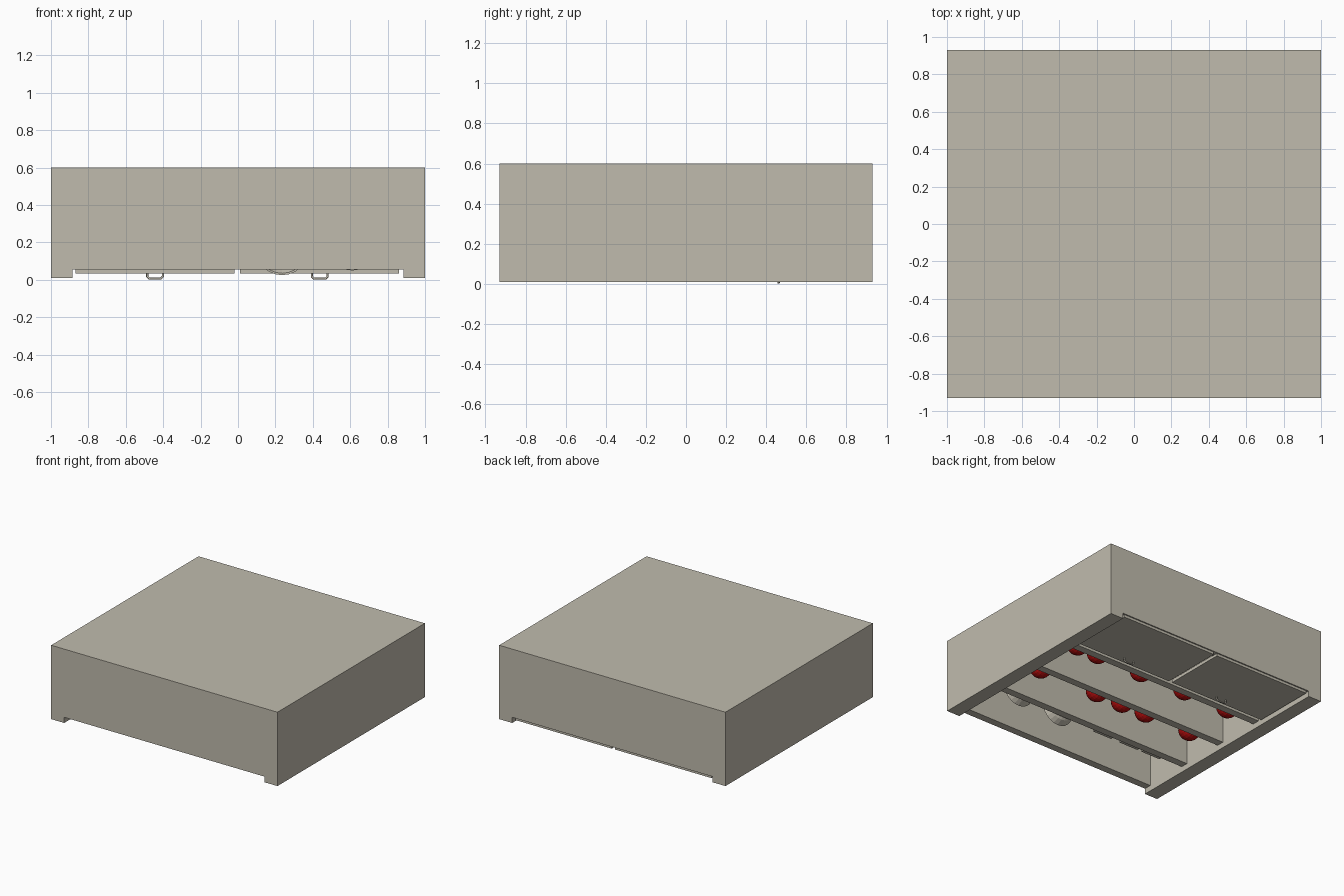
import bpy, bmesh, math
from mathutils import Vector, Matrix

if "Cube" in bpy.data.objects:
    bpy.data.objects.remove(bpy.data.objects["Cube"])


def material(name, rgb):
    m = bpy.data.materials.new(name)
    m.diffuse_color = (*rgb, 1)
    m.use_nodes = True
    m.node_tree.nodes["Principled BSDF"].inputs["Base Color"].default_value = m.diffuse_color
    return m


BEIGE = material("warm_beige", (0.53, 0.50, 0.42))
RED = material("deep_red", (0.45, 0.004, 0.004))


def finish(bm, name, mat):
    bmesh.ops.recalc_face_normals(bm, faces=bm.faces)
    me = bpy.data.meshes.new(name)
    bm.to_mesh(me)
    bm.free()
    me.materials.append(mat)
    ob = bpy.data.objects.new(name, me)
    bpy.context.collection.objects.link(ob)
    return ob


def box(name, x, y, z, mat=BEIGE):
    bm = bmesh.new()
    lo, hi = Vector((x[0], y[0], z[0])), Vector((x[1], y[1], z[1]))
    mtx = Matrix.Translation((lo + hi) / 2) @ Matrix.Diagonal((*(hi - lo), 1))
    bmesh.ops.create_cube(bm, size=1, matrix=mtx)
    return finish(bm, name, mat)


def ball(name, loc, r):
    bm = bmesh.new()
    bmesh.ops.create_uvsphere(bm, u_segments=20, v_segments=12, radius=r,
                              matrix=Matrix.Translation(loc) @ Matrix.Rotation(math.pi / 2, 4, 'X'))
    return finish(bm, name, RED)


def bowl(name, loc):
    # lathed profile (radius, height); the bowl opens towards -y
    profile = [(0, 0), (.07, 0), (.115, .03), (.14, .075), (.13, .075), (.10, .035), (.06, .015), (0, .015)]
    bm = bmesh.new()
    vs = [bm.verts.new((r, -h, 0)) for r, h in profile]
    es = [bm.edges.new(p) for p in zip(vs, vs[1:])]
    bmesh.ops.spin(bm, geom=vs + es, cent=(0, 0, 0), axis=(0, 1, 0),
                   angle=2 * math.pi, steps=24, use_merge=True)
    bmesh.ops.remove_doubles(bm, verts=bm.verts, dist=1e-4)
    bmesh.ops.translate(bm, verts=bm.verts, vec=loc)
    return finish(bm, name, BEIGE)


# Cabinet carcass, lying with its open front facing down
box("left_side", (-1, -.885), (-.93, .93), (.01, .6))
box("right_side", (.885, 1), (-.93, .93), (.01, .6))
box("back_panel", (-.885, .885), (-.93, .93), (.54, .6))
box("top_board", (-.885, .885), (-.93, -.87), (.055, .54))
box("base_board", (-.885, .885), (.87, .93), (.055, .54))
for i, y in enumerate((.36, -.045, -.453)):
    box(f"shelf_{i + 1}", (-.885, .885), (y - .06, y), (.055, .54))

# Doors with U-shaped pulls
for side, c in (("left", -.443), ("right", .437)):
    box(f"{side}_door", (c - .425, c + .425), (.41, .92), (.035, .06))
    cu = bpy.data.curves.new(f"{side}_handle", 'CURVE')
    cu.dimensions = '3D'
    cu.bevel_depth = .006
    cu.bevel_resolution = 2
    sp = cu.splines.new('POLY')
    path = [(-.042, .038), (-.042, .018), (-.03, .006), (.03, .006), (.042, .018), (.042, .038)]
    sp.points.add(len(path) - 1)
    for p, (x, z) in zip(sp.points, path):
        p.co = (c + x, .462, z, 1)
    cu.materials.append(BEIGE)
    bpy.context.collection.objects.link(bpy.data.objects.new(f"{side}_handle", cu))

# Red balls standing on two shelves
rows = ((.30, .17, (.717, .525, .114, -.30, -.71)),
        (-.105, .15, (.73, .193, -.046, -.27, -.687)))
for row, (y, z, xs) in enumerate(rows):
    for i, x in enumerate(xs):
        ball(f"red_ball_{row + 1}_{i + 1}", (x, y - .083, z), .083)

# Bowls and flat boxes on the last shelf
for i, (x, z) in enumerate(((.61, .19), (.236, .165))):
    bowl(f"bowl_{i + 1}", (x, -.513, z))
for i, x in enumerate((-.16, -.41, -.62)):
    box(f"flat_box_{i + 1}", (x - .085, x + .085), (-.553, -.513), (.07, .3))
